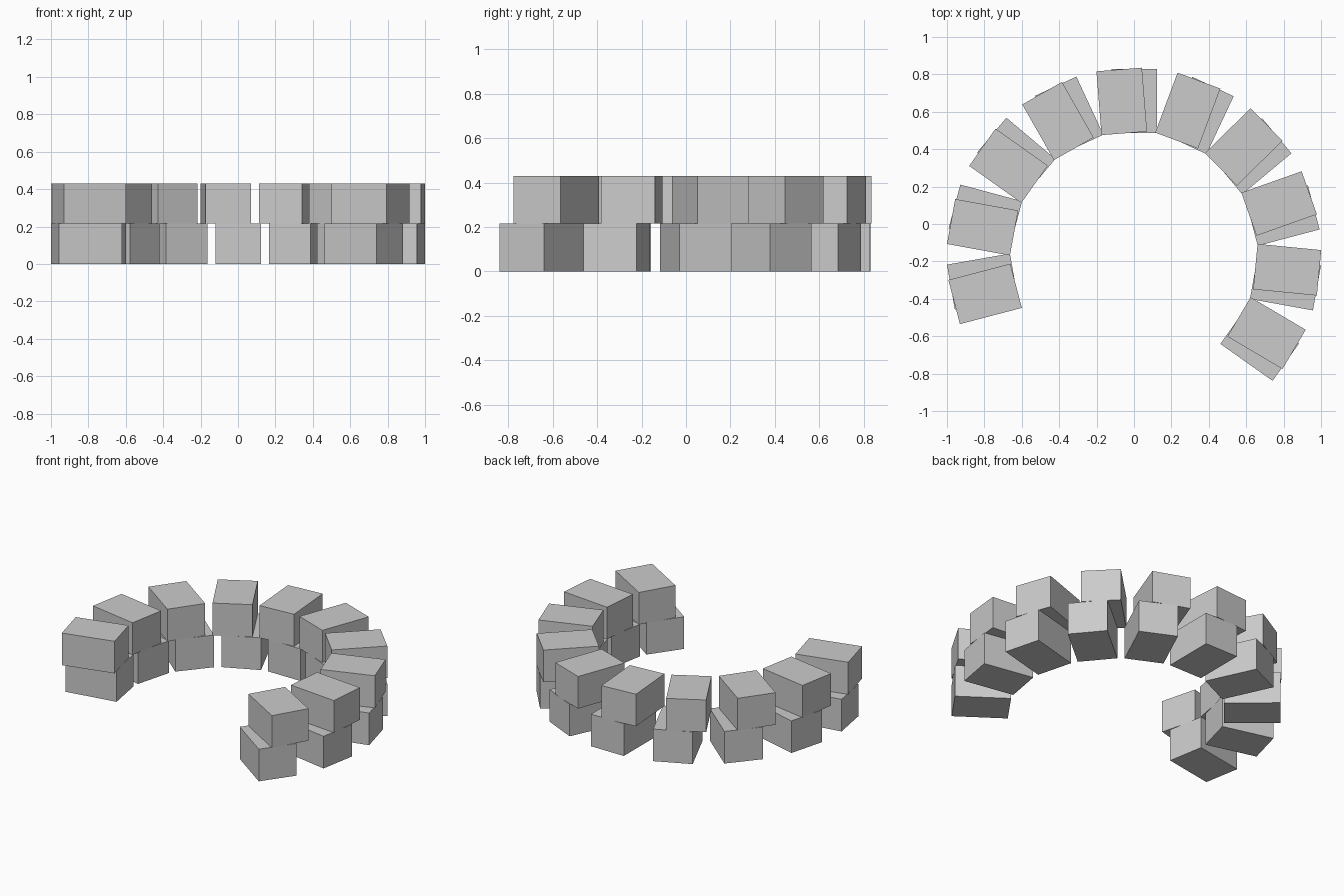
import bpy
from math import cos, sin, radians

# Remove the default cube
cube = bpy.data.objects.get("Cube")
if cube:
    bpy.data.objects.remove(cube, do_unlink=True)

# Single stone colour
GREY = (0.6, 0.6, 0.6, 1.0)
stone = bpy.data.materials.new("light_grey_stone")
stone.use_nodes = True
stone.diffuse_color = GREY
stone.node_tree.nodes["Principled BSDF"].inputs["Base Color"].default_value = GREY

# Ring layout
CENTRE_Y = -0.165
RADIUS = 0.823
DEPTH, WIDTH, HEIGHT = 0.342, 0.244, 0.215
STEP = 25.03
COUNT = 10


def add_block(name, angle, layer):
    """One box facing outward from the ring centre."""
    a = radians(angle)
    bpy.ops.mesh.primitive_cube_add(
        size=1,
        location=(RADIUS * cos(a), CENTRE_Y + RADIUS * sin(a), HEIGHT * (layer + 0.5)),
        rotation=(0, 0, a))
    block = bpy.context.object
    block.name = name
    block.scale = (DEPTH, WIDTH, HEIGHT)
    block.data.materials.append(stone)


# Two courses, the upper one turned slightly around the ring
for layer, (course, start) in enumerate((("lower", 190.0), ("upper", 194.7))):
    for i in range(COUNT):
        add_block(f"{course}_block_{i + 1}", start - STEP * i, layer)
